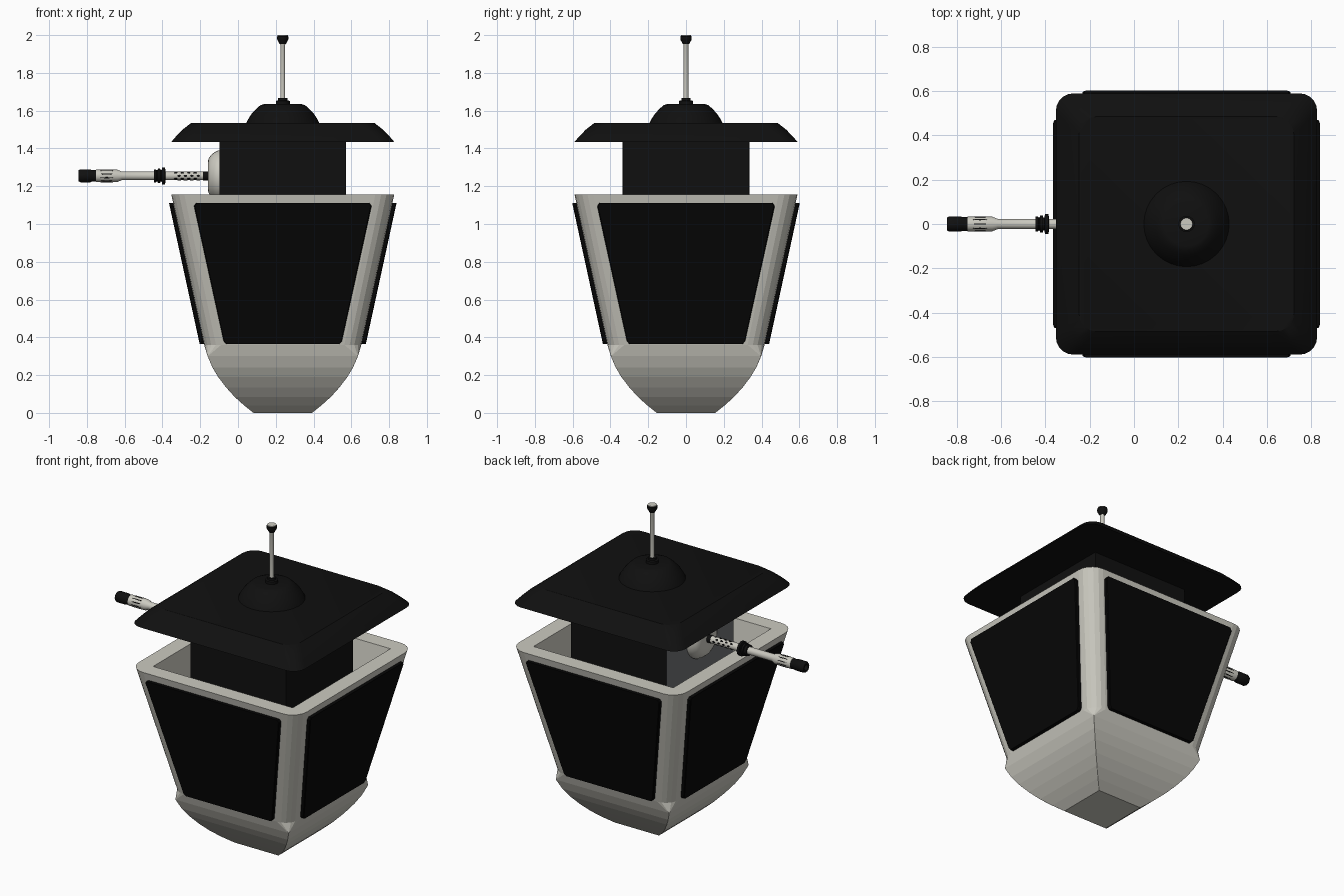
import bpy, bmesh, math
from mathutils import Matrix, Vector

if "Cube" in bpy.data.objects:
    bpy.data.objects.remove(bpy.data.objects["Cube"])

CX = 0.237      # tower axis
GUN_Z = 1.255   # gun axis height


def material(name, rgb):
    m = bpy.data.materials.new(name)
    m.diffuse_color = (*rgb, 1)
    m.use_nodes = True
    m.node_tree.nodes["Principled BSDF"].inputs["Base Color"].default_value = m.diffuse_color
    return m


LIGHT = material("warm_light_grey", (0.60, 0.59, 0.53))
BLACK = material("roof_black", (0.005, 0.005, 0.005))
PANEL = material("panel_black", (0.002, 0.002, 0.002))
GREY = material("window_grey", (0.16, 0.17, 0.175))


def finish(bm, name, mats, smooth=None):
    bmesh.ops.recalc_face_normals(bm, faces=bm.faces[:])
    me = bpy.data.meshes.new(name)
    bm.to_mesh(me)
    bm.free()
    ob = bpy.data.objects.new(name, me)
    bpy.context.collection.objects.link(ob)
    for m in mats:
        me.materials.append(m)
    if smooth:
        bpy.ops.object.select_all(action='DESELECT')
        ob.select_set(True)
        bpy.context.view_layer.objects.active = ob
        bpy.ops.object.shade_smooth_by_angle(angle=math.radians(smooth))
    return ob


def rounded_square(half, r, z, seg=5):
    pts = []
    for q in range(4):
        base = math.pi / 2 * q
        mid = base + math.pi / 4
        c = (half - r) * math.sqrt(2)
        for i in range(seg + 1):
            a = base + math.pi / 2 * i / seg
            pts.append(Vector((CX + c * math.cos(mid) + r * math.cos(a),
                               c * math.sin(mid) + r * math.sin(a), z)))
    return pts


def loft(name, rings, mats, smooth=None):
    """Skin a stack of equal-length point rings and cap both ends."""
    bm = bmesh.new()
    vs = [[bm.verts.new(p) for p in ring] for ring in rings]
    n = len(vs[0])
    for a, b in zip(vs, vs[1:]):
        for i in range(n):
            bm.faces.new((a[i], a[(i + 1) % n], b[(i + 1) % n], b[i]))
    bm.faces.new(vs[0][::-1])
    bm.faces.new(vs[-1])
    bmesh.ops.remove_doubles(bm, verts=bm.verts[:], dist=0.0004)
    return finish(bm, name, mats, smooth)


def squares(rows):
    return [rounded_square(*row) for row in rows]


def lathe(name, profile, mat, along_x=False, seg=24, smooth=35):
    """Revolve (radius, position) pairs about the tower axis or the gun axis."""
    rings = []
    for r, t in profile:
        ring = []
        for i in range(seg):
            a = 2 * math.pi * i / seg
            u, v = r * math.cos(a), r * math.sin(a)
            ring.append(Vector((t, u, GUN_Z + v)) if along_x else Vector((CX + u, v, t)))
        rings.append(ring)
    return loft(name, rings, [mat], smooth)


# Tapered body: curved square hull, rounded upper walls, open rim and well
loft("tower_body", squares([
    (0.155, 0.001, 0.0), (0.205, 0.001, 0.04), (0.255, 0.001, 0.085),
    (0.300, 0.001, 0.135), (0.342, 0.001, 0.19), (0.372, 0.001, 0.24),
    (0.398, 0.001, 0.30), (0.416, 0.09, 0.36), (0.59, 0.10, 1.155),
    (0.49, 0.001, 1.155), (0.45, 0.001, 0.90)]), [LIGHT])

# Sloped wall panels, one on each side
for k, side in enumerate(("front", "right", "back", "left")):
    outline = [(-0.30, 0.365), (0.30, 0.365), (0.313, 0.38), (0.47, 1.095),
               (0.46, 1.11), (-0.46, 1.11), (-0.47, 1.095), (-0.313, 0.38)]
    turn = Matrix.Rotation(k * math.pi / 2, 3, 'Z')
    rings = []
    for inset in (0.035, 0.004, 0.0):
        ring = []
        for x, z in outline:
            d = 0.44 + (z - 0.365) * 0.2175 - inset
            s = 0.99 if inset == 0 else 1.0
            ring.append(turn @ Vector((x * s, -d, z)) + Vector((CX, 0, 0)))
        rings.append(ring)
    loft(side + "_panel", rings, [PANEL])

# Cabin with a grey window wall on the gun side
cabin = loft("cabin", squares([(0.335, 0.001, 0.90), (0.335, 0.001, 1.45)]), [BLACK, GREY])
for p in cabin.data.polygons:
    if p.normal.x < -0.9:
        p.material_index = 1

# Overhanging roof with curved eaves
loft("roof", squares([
    (0.57, 0.07, 1.435), (0.59, 0.08, 1.435), (0.565, 0.08, 1.464),
    (0.53, 0.08, 1.50), (0.485, 0.08, 1.535)]), [BLACK], 30)

# Roof dome and antenna
lathe("roof_dome", [(0.195, 1.53), (0.185, 1.552), (0.165, 1.583), (0.14, 1.61),
                    (0.118, 1.629), (0.10, 1.635)], BLACK, seg=32)
lathe("antenna_collar", [(0.037, 1.63), (0.037, 1.652), (0.024, 1.654), (0.024, 1.667)], BLACK)
lathe("antenna_rod", [(0.013, 1.65), (0.013, 1.95), (0.018, 1.962)], LIGHT, seg=16)
lathe("antenna_head", [(0.016, 1.952), (0.028, 1.973), (0.030, 1.978), (0.030, 1.992),
                       (0.027, 1.996)], BLACK)
lathe("antenna_cap", [(0.027, 1.993), (0.027, 2.0)], LIGHT)

# Gun mount and barrel, pointing to -x
lathe("gun_mount", [(0.135, -0.09), (0.135, -0.105), (0.125, -0.125), (0.108, -0.145),
                    (0.088, -0.157), (0.06, -0.16)], LIGHT, True, 32)
lathe("barrel_socket", [(0.024, -0.15), (0.024, -0.185)], BLACK, True)
lathe("barrel_sleeve", [(0.023, -0.18), (0.023, -0.39)], LIGHT, True)
lathe("barrel", [(0.023, -0.43), (0.023, -0.615), (0.033, -0.64), (0.033, -0.752)], LIGHT, True)
lathe("barrel_rings", [(0.028, -0.383), (0.045, -0.387), (0.045, -0.402), (0.030, -0.404),
                       (0.030, -0.41), (0.038, -0.412), (0.038, -0.424), (0.030, -0.426),
                       (0.030, -0.432), (0.034, -0.434), (0.034, -0.444)], BLACK, True)
lathe("muzzle", [(0.031, -0.75), (0.031, -0.775), (0.034, -0.78), (0.034, -0.835),
                 (0.029, -0.845), (0.018, -0.845), (0.018, -0.82)], BLACK, True)


def marks(name, spots, size, r):
    """Thin dark plates set around the barrel at (x, angle)."""
    bm = bmesh.new()
    for x, a in spots:
        m = (Matrix.Translation((x, 0, GUN_Z)) @ Matrix.Rotation(a, 4, 'X')
             @ Matrix.Translation((0, 0, r)) @ Matrix.Diagonal((*size, 1)))
        bmesh.ops.create_cone(bm, cap_ends=True, segments=8, radius1=0.5, radius2=0.5,
                              depth=1, matrix=m)
    finish(bm, name, [BLACK])


# Vent holes on the sleeve, slots behind the muzzle
marks("vent_holes", [(-0.21 - 0.034 * i - 0.017 * (j % 2), j * math.pi / 4)
                     for i in range(4) for j in range(8)], (0.019, 0.012, 0.004), 0.022)
marks("muzzle_slots", [(-0.695, j * math.pi / 5) for j in range(10)],
      (0.065, 0.006, 0.004), 0.032)
